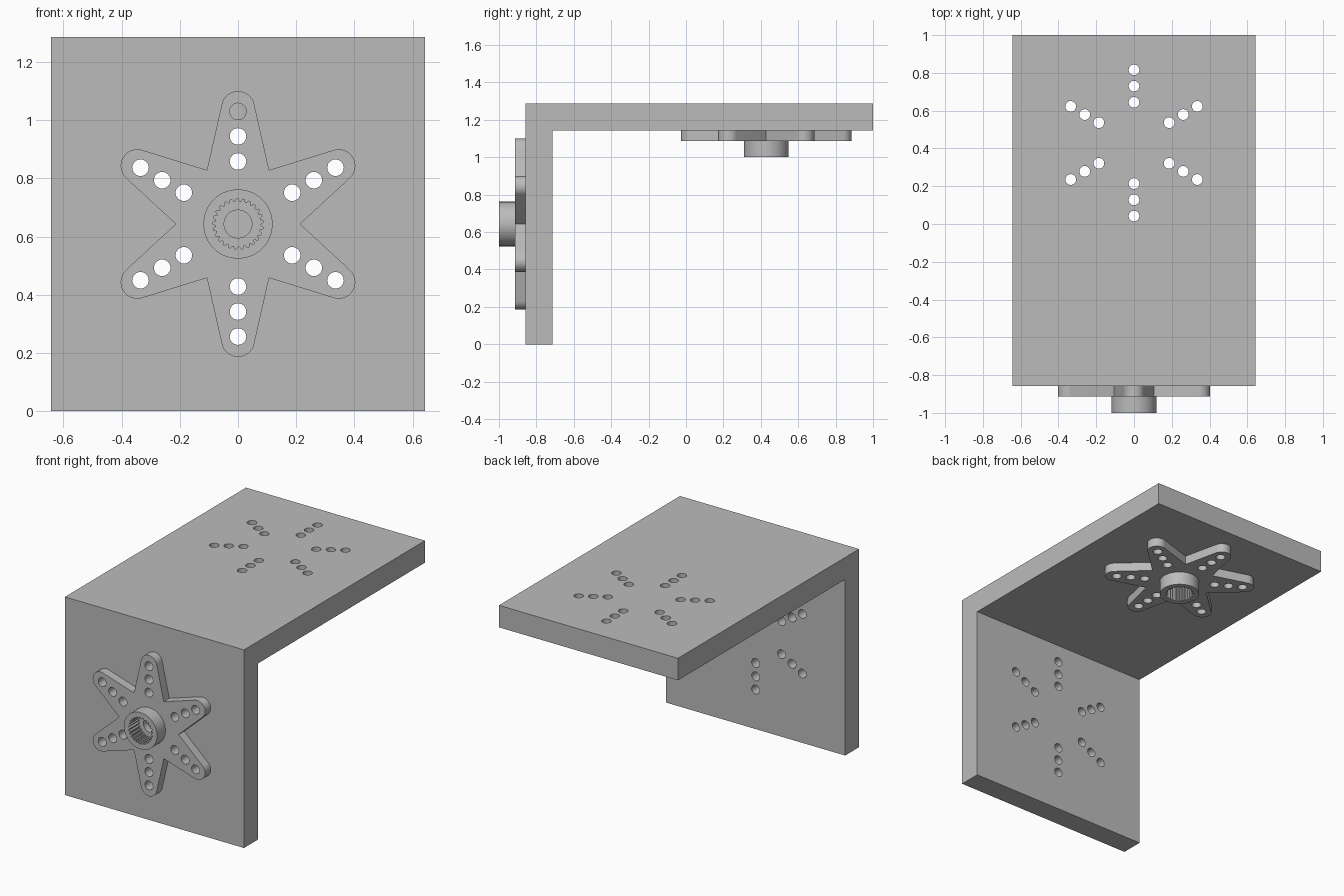
import bpy, bmesh
from math import pi, sin, cos, radians
from mathutils import Matrix, Vector

if "Cube" in bpy.data.objects:
    bpy.data.objects.remove(bpy.data.objects["Cube"])

WIDTH, HEIGHT, THICK = 1.286, 1.286, 0.143
STAR_T, HORN_H = 0.057, 0.143
HOLE_R, HOLE_STEPS = 0.0285, (0.215, 0.301, 0.387)

grey = bpy.data.materials.new("plain grey")
grey.use_nodes = True
grey.diffuse_color = (0.5, 0.5, 0.5, 1)
grey.node_tree.nodes["Principled BSDF"].inputs["Base Color"].default_value = (0.5, 0.5, 0.5, 1)


def polar(r, a):
    return Vector((r * cos(a), r * sin(a)))


def circle(r, n, centre=Vector((0, 0))):
    return [centre + polar(r, 2 * pi * i / n) for i in range(n)]


def add_prism(bm, outline, z0, z1, matrix=Matrix()):
    verts = [bm.verts.new(matrix @ Vector((p[0], p[1], z0))) for p in outline]
    base = bm.faces.new(verts)
    top = bmesh.ops.extrude_face_region(bm, geom=[base])["geom"]
    shift = matrix.to_3x3() @ Vector((0, 0, z1 - z0))
    bmesh.ops.translate(bm, vec=shift, verts=[v for v in top if isinstance(v, bmesh.types.BMVert)])


def make_object(name, bm):
    bmesh.ops.recalc_face_normals(bm, faces=bm.faces[:])
    mesh = bpy.data.meshes.new(name)
    bm.to_mesh(mesh)
    bm.free()
    mesh.materials.append(grey)
    obj = bpy.data.objects.new(name, mesh)
    bpy.context.collection.objects.link(obj)
    return obj


def prism(name, outline, z0, z1, matrix=Matrix()):
    bm = bmesh.new()
    add_prism(bm, outline, z0, z1, matrix)
    return make_object(name, bm)


def activate(obj):
    bpy.ops.object.select_all(action="DESELECT")
    obj.select_set(True)
    bpy.context.view_layer.objects.active = obj


def combine(obj, tool, operation):
    activate(obj)
    mod = obj.modifiers.new("combine", "BOOLEAN")
    mod.operation, mod.object, mod.solver = operation, tool, "EXACT"
    bpy.ops.object.modifier_apply(modifier=mod.name)
    bpy.data.objects.remove(tool)


def hole_cutter(z0, z1, matrix=Matrix()):
    # Three holes along each of the six arms
    bm = bmesh.new()
    for arm in range(6):
        for r in HOLE_STEPS:
            centre = polar(r, radians(90 + 60 * arm))
            add_prism(bm, circle(HOLE_R, 24, centre), z0, z1, matrix)
    return make_object("hole_cutter", bm)


def star_outline():
    # Tapered arms with round tips, tangent to lines from the valleys
    points = []
    for arm in range(6):
        turn = radians(60 * arm)
        tip = polar(0.40, pi / 2 + turn)
        for i in range(17):
            angle = radians(12.8 + 154.4 * i / 16)
            points.append(tip + polar(0.057, angle + turn))
        points.append(polar(0.214, radians(120) + turn))
    return points


def spline_outline(teeth=25):
    radii = (0.087, 0.087, 0.077, 0.077)
    return [polar(radii[i % 4], pi / 2 + 2 * pi * i / (4 * teeth)) for i in range(4 * teeth)]


def servo_horn(name, matrix):
    horn = prism(name, star_outline(), 0, STAR_T)
    combine(horn, prism("hub", circle(0.119, 64), 0.02, HORN_H), "UNION")
    combine(horn, hole_cutter(-0.05, 0.1), "DIFFERENCE")
    combine(horn, prism("spline_cutter", spline_outline(), 0.045, 0.2), "DIFFERENCE")
    combine(horn, prism("bore_cutter", circle(0.048, 32), -0.05, 0.1), "DIFFERENCE")
    horn.matrix_world = matrix
    activate(horn)
    bpy.ops.object.shade_smooth_by_angle(angle=radians(25))


# Placement of the two horns: one on the front, one under the top plate
front_place = Matrix.Translation((0, -0.857, HEIGHT / 2)) @ Matrix.Rotation(pi / 2, 4, "X")
under_place = Matrix.Translation((0, 0.429, HEIGHT - THICK)) @ Matrix.Rotation(pi, 4, "X")

# L-shaped bracket, its side profile swept across the width
front, inner, low = -0.857, -0.857 + THICK, HEIGHT - THICK
profile = [(front, 0), (inner, 0), (inner, low), (1, low), (1, HEIGHT), (front, HEIGHT)]
sideways = Matrix(((0, 0, 1, 0), (1, 0, 0, 0), (0, 1, 0, 0), (0, 0, 0, 1)))
bracket = prism("bracket", profile, -WIDTH / 2, WIDTH / 2, sideways)
for place in (front_place, under_place):
    combine(bracket, hole_cutter(-THICK - 0.05, 0.05, place), "DIFFERENCE")
activate(bracket)
bpy.ops.object.shade_smooth_by_angle(angle=radians(25))

servo_horn("front_horn", front_place)
servo_horn("under_horn", under_place)
